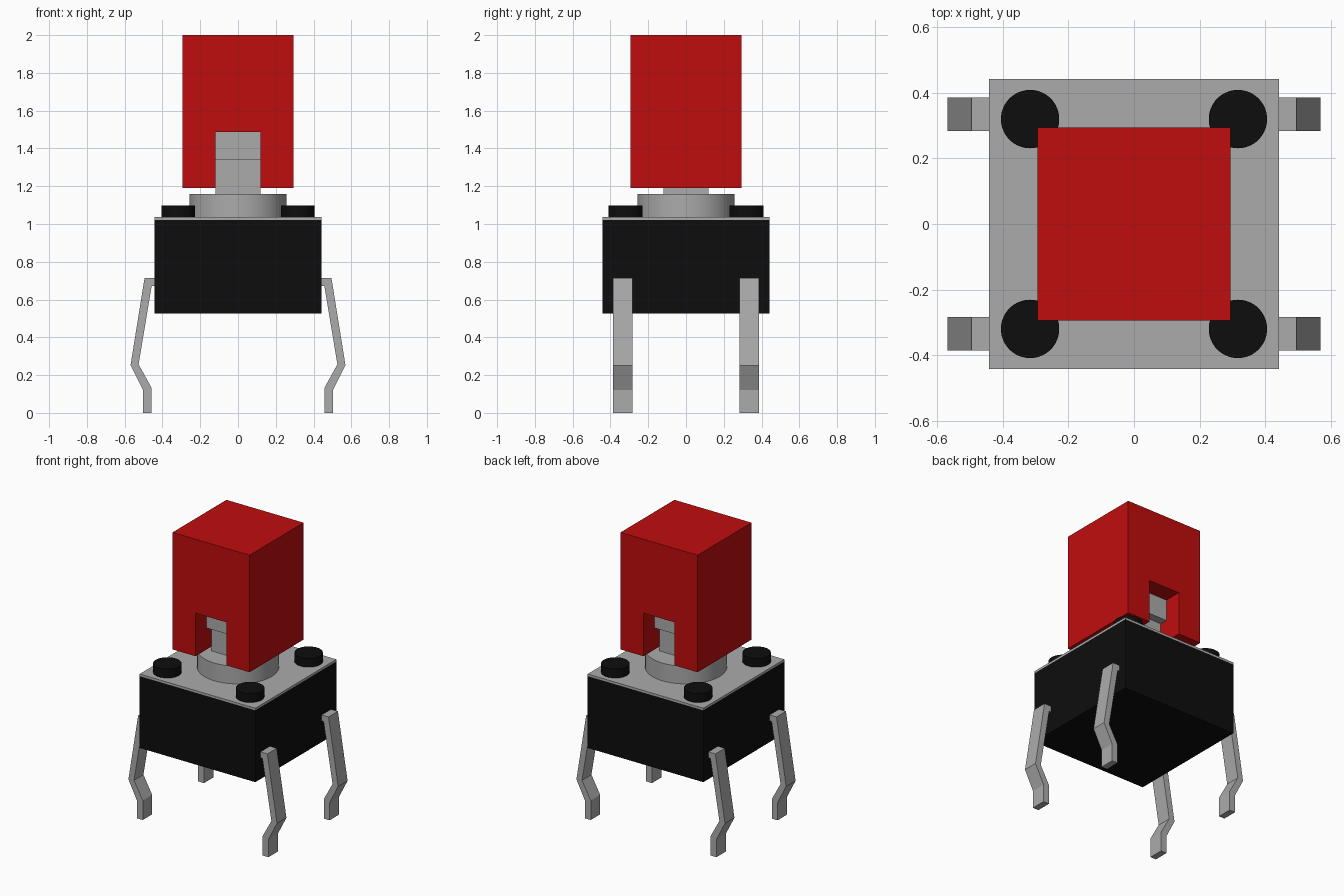
import bpy, bmesh, math

cube = bpy.data.objects.get("Cube")
if cube:
    bpy.data.objects.remove(cube, do_unlink=True)


def material(name, rgb):
    m = bpy.data.materials.new(name)
    m.use_nodes = True
    m.diffuse_color = (*rgb, 1)
    m.node_tree.nodes["Principled BSDF"].inputs["Base Color"].default_value = (*rgb, 1)
    return m


RED = material("red plastic", (0.53, 0.004, 0.004))
BLACK = material("black plastic", (0.004, 0.004, 0.004))
METAL = material("grey metal", (0.41, 0.41, 0.41))


def finish(name, bm, mat):
    bmesh.ops.recalc_face_normals(bm, faces=bm.faces)
    mesh = bpy.data.meshes.new(name)
    bm.to_mesh(mesh)
    bm.free()
    mesh.materials.append(mat)
    obj = bpy.data.objects.new(name, mesh)
    bpy.context.collection.objects.link(obj)
    return obj


def extrude_profile(name, points, y0, y1, mat):
    """Extrude an x-z outline along y."""
    bm = bmesh.new()
    face = bm.faces.new([bm.verts.new((x, y0, z)) for x, z in points])
    side = bmesh.ops.extrude_face_region(bm, geom=[face])
    moved = [v for v in side["geom"] if isinstance(v, bmesh.types.BMVert)]
    bmesh.ops.translate(bm, verts=moved, vec=(0, y1 - y0, 0))
    return finish(name, bm, mat)


def box(name, half_x, half_y, z0, z1, mat):
    outline = [(-half_x, z0), (half_x, z0), (half_x, z1), (-half_x, z1)]
    return extrude_profile(name, outline, -half_y, half_y, mat)


def disc(name, x, y, radius, z0, z1, mat):
    bm = bmesh.new()
    bmesh.ops.create_cone(bm, cap_ends=True, segments=64, radius1=radius,
                          radius2=radius, depth=z1 - z0)
    bmesh.ops.translate(bm, verts=bm.verts, vec=(x, y, (z0 + z1) / 2))
    obj = finish(name, bm, mat)
    bpy.ops.object.select_all(action="DESELECT")
    obj.select_set(True)
    bpy.context.view_layer.objects.active = obj
    bpy.ops.object.shade_smooth_by_angle(angle=math.radians(30))


# Housing, cover plate and round collar
box("housing", 0.443, 0.443, 0.525, 1.022, BLACK)
box("cover_plate", 0.443, 0.443, 1.022, 1.037, METAL)
disc("collar", 0, 0, 0.257, 1.037, 1.16, METAL)

# Plunger with a wider head, held in the cap slot
box("plunger_stem", 0.118, 0.12, 1.16, 1.34, METAL)
box("plunger_head", 0.118, 0.175, 1.34, 1.487, METAL)

# Button cap with a slot running front to back
CAP, SLOT, LOW, ROOF, TOP = 0.295, 0.119, 1.19, 1.488, 2.0
extrude_profile("button_cap", [
    (-CAP, LOW), (-SLOT, LOW), (-SLOT, ROOF), (SLOT, ROOF),
    (SLOT, LOW), (CAP, LOW), (CAP, TOP), (-CAP, TOP)], -CAP, CAP, RED)

# Corner pegs and bent legs
LEG = [(0.43, 0.713), (0.495, 0.713), (0.569, 0.252), (0.503, 0.122), (0.503, 0),
       (0.459, 0), (0.459, 0.135), (0.526, 0.257), (0.457, 0.672), (0.43, 0.672)]
for sx, side in ((1, "left"), (-1, "right")):
    for sy, end in ((-1, "front"), (1, "back")):
        disc(f"peg_{end}_{side}", sx * 0.317, sy * 0.32, 0.089, 1.037, 1.098, BLACK)
        extrude_profile(f"leg_{end}_{side}", [(sx * x, z) for x, z in LEG],
                        sy * 0.283, sy * 0.386, METAL)
